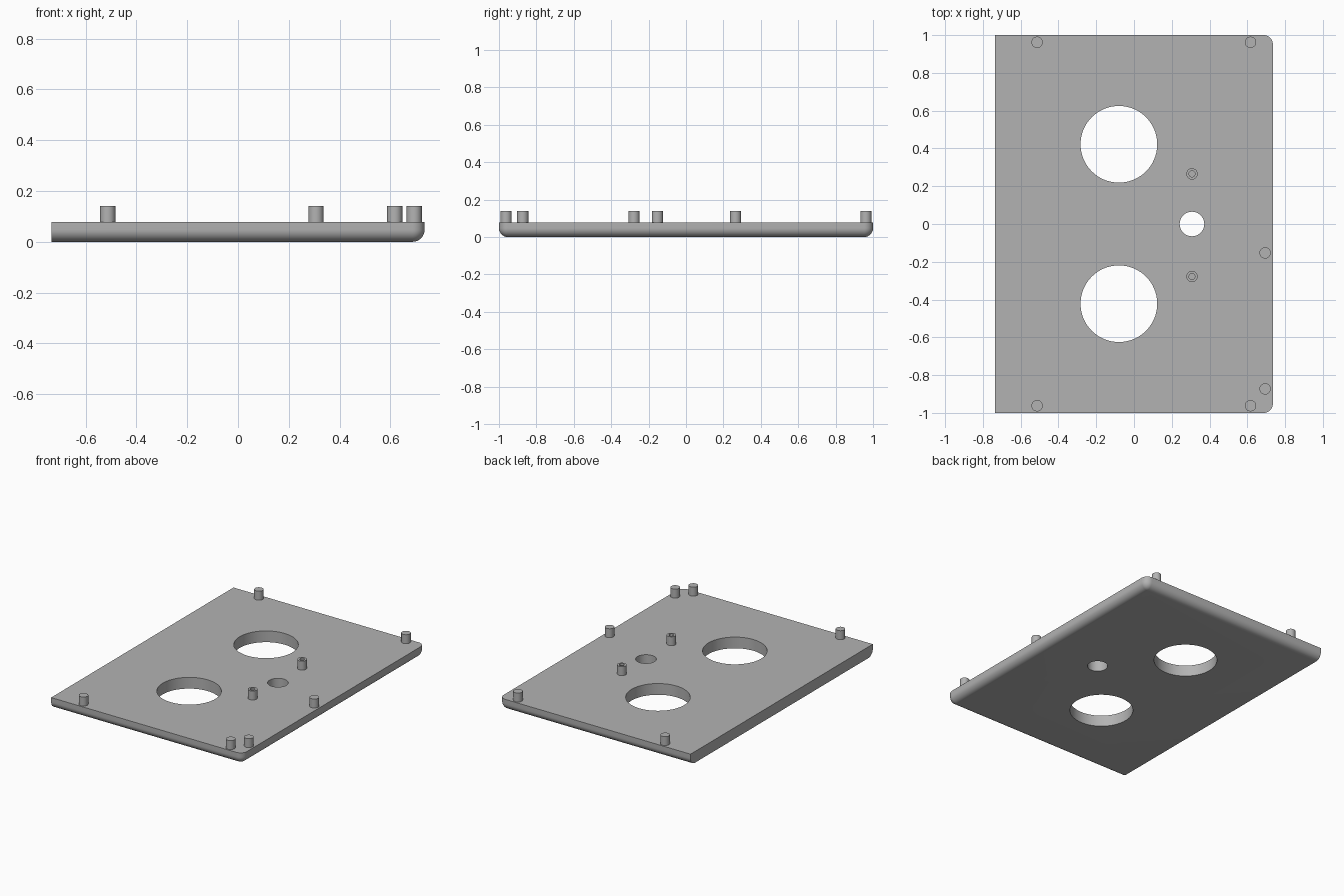
import bpy, bmesh, math

HALF_X, HALF_Y = 0.735, 1.0
PLATE_TOP, PEG_TOP = 0.078, 0.14
FILLET = 0.048
ARC_STEPS = 10

default = bpy.data.objects.get("Cube")
if default:
    bpy.data.objects.remove(default, do_unlink=True)

grey = bpy.data.materials.new("light grey plastic")
grey.use_nodes = True
colour = (0.45, 0.45, 0.45, 1)
grey.diffuse_color = colour
grey.node_tree.nodes["Principled BSDF"].inputs["Base Color"].default_value = colour


def finish(bm, name):
    """Turn a bmesh into a named object in the scene."""
    bmesh.ops.remove_doubles(bm, verts=bm.verts, dist=1e-5)
    bmesh.ops.recalc_face_normals(bm, faces=bm.faces)
    mesh = bpy.data.meshes.new(name)
    bm.to_mesh(mesh)
    bm.free()
    mesh.materials.append(grey)
    obj = bpy.data.objects.new(name, mesh)
    bpy.context.collection.objects.link(obj)
    return obj


def loft(name, loops):
    """Skin a stack of closed point loops and cap both ends."""
    bm = bmesh.new()
    rings = [[bm.verts.new(p) for p in loop] for loop in loops]
    count = len(rings[0])
    for low, high in zip(rings, rings[1:]):
        for i in range(count):
            j = (i + 1) % count
            bm.faces.new((low[i], low[j], high[j], high[i]))
    bm.faces.new(rings[0][::-1])
    bm.faces.new(rings[-1])
    return finish(bm, name)


def turned(name, x, y, profile, sides):
    """Round part from (radius, height) pairs."""
    angles = [math.tau * i / sides for i in range(sides)]
    return loft(name, [[(x + r * math.cos(a), y + r * math.sin(a), z)
                        for a in angles] for r, z in profile])


def smooth(obj):
    bpy.ops.object.select_all(action='DESELECT')
    obj.select_set(True)
    bpy.context.view_layer.objects.active = obj
    bpy.ops.object.shade_smooth_by_angle(angle=math.radians(35))


def outline(inset, z):
    """Plate outline: square left corners, rounded right corners."""
    pts = [(-HALF_X, HALF_Y - inset, z), (-HALF_X, inset - HALF_Y, z)]
    r = FILLET - inset
    for side, start in ((-1, -math.pi / 2), (1, 0)):
        for i in range(ARC_STEPS + 1):
            a = start + math.pi / 2 * i / ARC_STEPS
            pts.append((HALF_X - FILLET + r * math.cos(a),
                        side * (HALF_Y - FILLET) + r * math.sin(a), z))
    return pts


# Plate, its lower edge rounded on all sides but the left
layers = []
for i in range(ARC_STEPS + 1):
    a = math.pi / 2 * i / ARC_STEPS
    layers.append(outline(FILLET * (1 - math.sin(a)), FILLET * (1 - math.cos(a))))
layers.append(outline(0, PLATE_TOP))
plate = loft("plate", layers)

# Two large openings and one small one
for x, y, radius in ((-0.08, 0.422, 0.203), (-0.08, -0.422, 0.203), (0.307, 0, 0.065)):
    cutter = turned("hole_cutter", x, y, [(radius, -0.1), (radius, 0.2)], 64)
    cutter.hide_render = True
    cut = plate.modifiers.new("hole", 'BOOLEAN')
    cut.operation = 'DIFFERENCE'
    cut.solver = 'EXACT'
    cut.object = cutter
    bpy.context.view_layer.objects.active = plate
    bpy.ops.object.modifier_apply(modifier=cut.name)
    bpy.data.objects.remove(cutter, do_unlink=True)
smooth(plate)

# Solid locating pegs around the edge
PEG_R, SUNK = 0.03, 0.06
pegs = [(x, side * 0.962) for x in (-0.513, 0.617) for side in (-1, 1)]
pegs += [(0.694, -0.153), (0.694, -0.873)]
for n, (x, y) in enumerate(pegs, 1):
    smooth(turned(f"peg_{n}", x, y, [(PEG_R, SUNK), (PEG_R, PEG_TOP)], 32))

# Hollow screw bosses either side of the small opening
BORE = 0.016
for name, y in (("back_boss", 0.265), ("front_boss", -0.278)):
    smooth(turned(name, 0.307, y, [(PEG_R, SUNK), (PEG_R, PEG_TOP),
                                   (BORE, PEG_TOP), (BORE, PLATE_TOP + 0.002)], 32))
